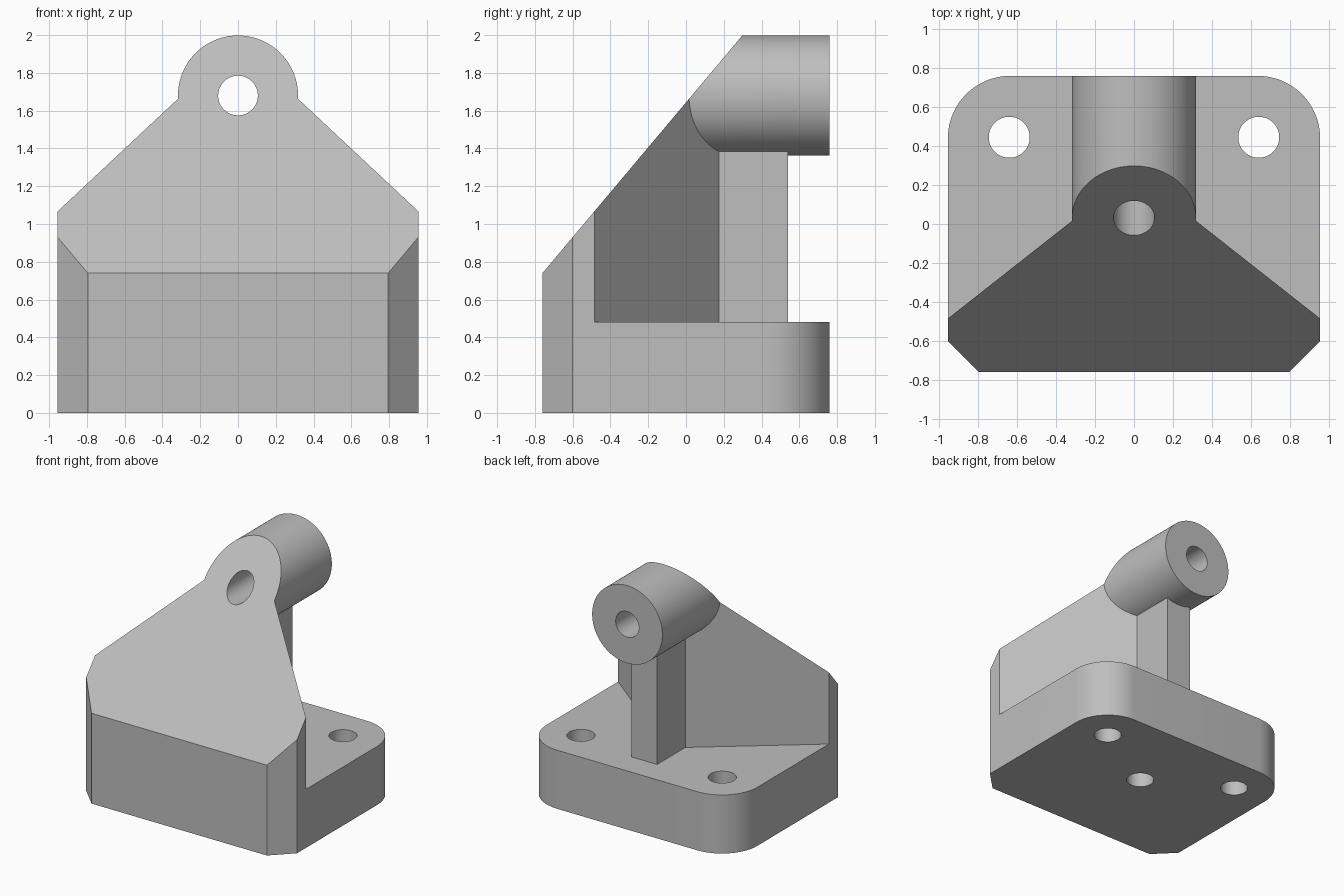
import bpy
import bmesh
from math import cos, sin, pi, radians
from mathutils import Matrix, Vector

old = bpy.data.objects.get("Cube")
if old:
    bpy.data.objects.remove(old, do_unlink=True)

grey = bpy.data.materials.new("plain grey")
grey.use_nodes = True
grey.diffuse_color = (0.52, 0.52, 0.52, 1)
grey.node_tree.nodes["Principled BSDF"].inputs["Base Color"].default_value = grey.diffuse_color

HALF_W, HALF_D = 0.955, 0.76
BASE_TOP, BOSS_Z = 0.48, 1.68
HOLE_R, BOSS_R = 0.105, 0.318


def make_object(name, bm):
    bmesh.ops.recalc_face_normals(bm, faces=bm.faces)
    mesh = bpy.data.meshes.new(name)
    bm.to_mesh(mesh)
    bm.free()
    mesh.materials.append(grey)
    obj = bpy.data.objects.new(name, mesh)
    bpy.context.collection.objects.link(obj)
    return obj


def prism(name, points, offset):
    """Extrude a closed outline of 3D points along an offset."""
    bm = bmesh.new()
    face = bm.faces.new([bm.verts.new(p) for p in points])
    grown = bmesh.ops.extrude_face_region(bm, geom=[face])["geom"]
    verts = [v for v in grown if isinstance(v, bmesh.types.BMVert)]
    bmesh.ops.translate(bm, verts=verts, vec=Vector(offset))
    # The starting face is kept so that the solid is closed
    if face.is_valid is False:
        bm.faces.new(points)
    return make_object(name, bm)


def cylinder(name, radius, start, end, sides=64):
    start, end = Vector(start), Vector(end)
    axis = end - start
    turn = axis.to_track_quat("Z", "Y").to_matrix().to_4x4()
    bm = bmesh.new()
    bmesh.ops.create_cone(bm, cap_ends=True, segments=sides, radius1=radius,
                          radius2=radius, depth=axis.length,
                          matrix=Matrix.Translation((start + end) / 2) @ turn)
    return make_object(name, bm)


def combine(target, tool, operation):
    mod = target.modifiers.new(tool.name, "BOOLEAN")
    mod.operation, mod.solver, mod.object = operation, "EXACT", tool
    bpy.context.view_layer.objects.active = target
    bpy.ops.object.modifier_apply(modifier=mod.name)
    bpy.data.objects.remove(tool, do_unlink=True)


# Footprint: chamfered front corners, rounded back corners
chamfer, round_r, steps = 0.16, 0.32, 16
half = [(HALF_W - chamfer, -HALF_D), (HALF_W, chamfer - HALF_D)]
for i in range(steps + 1):
    a = pi / 2 * i / steps
    half.append((HALF_W - round_r + round_r * cos(a), HALF_D - round_r + round_r * sin(a)))
outline = half + [(-x, y) for x, y in reversed(half)]
bracket = prism("bracket", [(x, y, 0) for x, y in outline], (0, 0, BOSS_Z + 0.02))

# Clear the space above the base, leaving the tapered wall and the rear rib
side = [(1.5, 1.5), (1.5, -0.914), (0.116, 0.175), (0.116, 0.54)]
clear = side + [(-x, y) for x, y in reversed(side)]
combine(bracket, prism("clearance", [(x, y, BASE_TOP) for x, y in clear], (0, 0, 2)), "DIFFERENCE")

# Boss
combine(bracket, cylinder("boss", BOSS_R, (0, -0.4, BOSS_Z), (0, HALF_D, BOSS_Z), 96), "UNION")

# Sloped front face
slope = 1.189
low = (-1.2, 0.74 - slope * 0.44)
high = (0.8, 0.74 + slope * 1.56)
wedge = [low, high, (-1.2, high[1])]
combine(bracket, prism("slope_cutter", [(-1.5, y, z) for y, z in wedge], (3, 0, 0)), "DIFFERENCE")

# Boss bore, two base holes and a blind hole underneath
combine(bracket, cylinder("bore", HOLE_R, (0, -1, BOSS_Z), (0, 1, BOSS_Z)), "DIFFERENCE")
for x in (-0.64, 0.64):
    combine(bracket, cylinder("base_hole", HOLE_R, (x, 0.445, -0.2), (x, 0.445, 0.7)), "DIFFERENCE")
combine(bracket, cylinder("blind_hole", HOLE_R, (0, 0.075, -0.2), (0, 0.075, BASE_TOP)), "DIFFERENCE")

# Smooth the round surfaces, keep the edges sharp
bpy.ops.object.select_all(action="DESELECT")
bracket.select_set(True)
bpy.context.view_layer.objects.active = bracket
bpy.ops.object.shade_smooth_by_angle(angle=radians(25))
